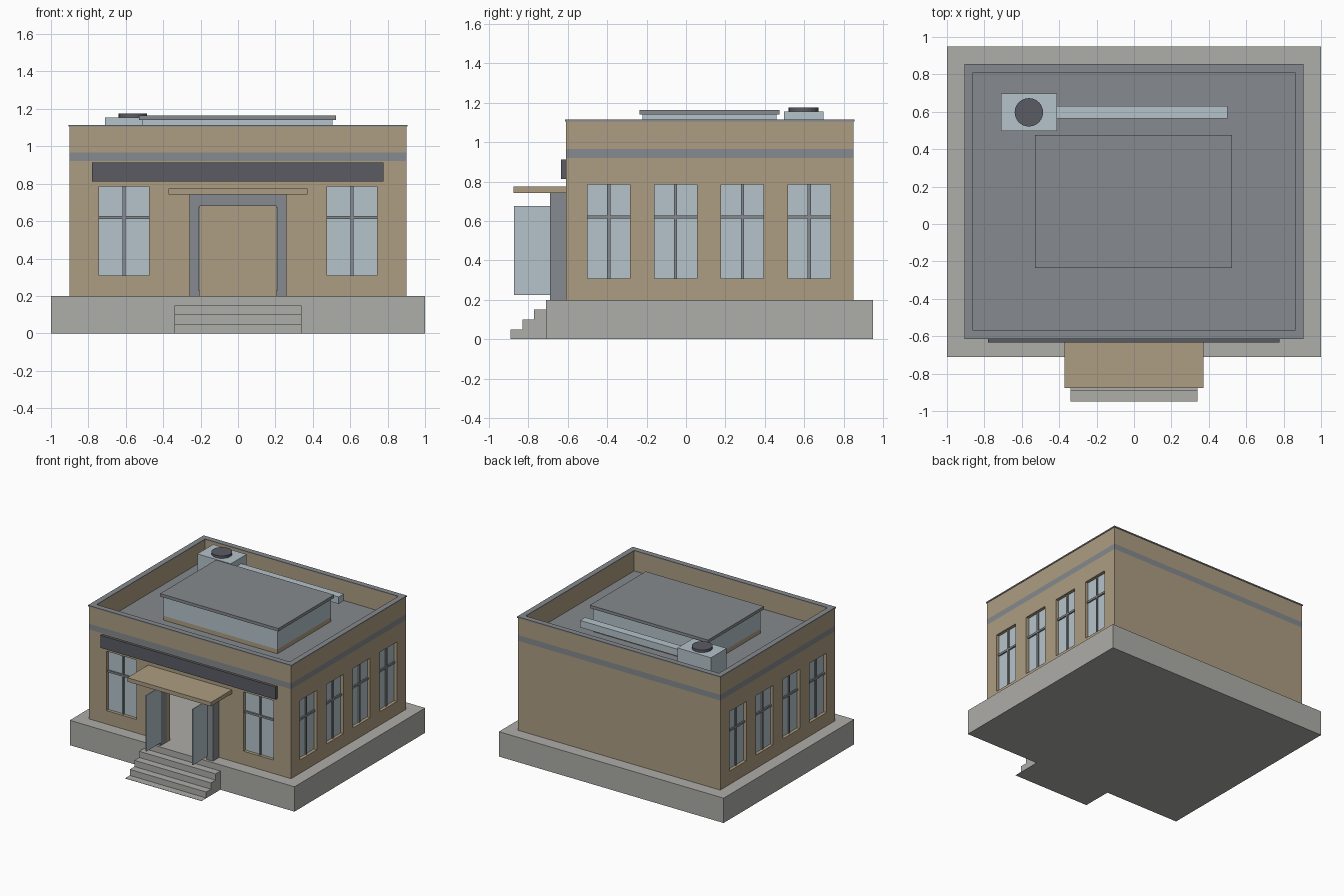
import bpy, bmesh
from mathutils import Vector

if "Cube" in bpy.data.objects:
    bpy.data.objects.remove(bpy.data.objects["Cube"])


def srgb(hexa):
    out = []
    for i in (0, 2, 4):
        c = int(hexa[i:i + 2], 16) / 255
        out.append(c / 12.92 if c <= 0.04045 else ((c + 0.055) / 1.055) ** 2.4)
    return (*out, 1)


def material(name, hexa):
    m = bpy.data.materials.new(name)
    m.diffuse_color = srgb(hexa)
    m.use_nodes = True
    m.node_tree.nodes["Principled BSDF"].inputs["Base Color"].default_value = m.diffuse_color
    return m


TAN = material("tan_stone", "AE9D82")
GREY = material("slate_grey", "868A8E")
BLUE = material("pale_blue", "B5C3CB")
STONE = material("light_stone", "AEADA9")
DARK = material("charcoal", "5A5C64")


def add_object(name, bm, mat):
    bmesh.ops.recalc_face_normals(bm, faces=bm.faces[:])
    me = bpy.data.meshes.new(name)
    bm.to_mesh(me)
    bm.free()
    me.materials.append(mat)
    ob = bpy.data.objects.new(name, me)
    bpy.context.collection.objects.link(ob)
    return ob


def boxes(name, mat, *ranges):
    """One object made of boxes, each (x0, x1, y0, y1, z0, z1)."""
    bm = bmesh.new()
    for x0, x1, y0, y1, z0, z1 in ranges:
        for v in bmesh.ops.create_cube(bm, size=1)["verts"]:
            v.co = Vector((x1 if v.co.x > 0 else x0,
                           y1 if v.co.y > 0 else y0,
                           z1 if v.co.z > 0 else z0))
    return add_object(name, bm, mat)


# Main dimensions
WX, WF, WB = 0.90, -0.61, 0.85      # wall half width, front, back
T = 0.04                            # wall thickness
BASE, TOP, DECK = 0.20, 1.107, 0.95
WZ0, WZ1, BAR_Z = 0.308, 0.786, 0.62

# Base and entrance stairs
boxes("base", STONE, (-1, 1, -0.71, 0.95, 0, BASE))
profile = [(-0.71, 0), (-0.95, 0), (-0.95, 0.002)]
for i in range(4):
    y = -0.89 + 0.06 * i
    profile += [(y, max(0.05 * i, 0.002)), (y, 0.05 * (i + 1))]
profile = profile[:-2] + [(-0.71, 0.15)]
bm = bmesh.new()
face = bm.faces.new([bm.verts.new((-0.34, y, z)) for y, z in profile])
ext = bmesh.ops.extrude_face_region(bm, geom=[face])["geom"]
bmesh.ops.translate(bm, vec=(0.68, 0, 0),
                    verts=[g for g in ext if isinstance(g, bmesh.types.BMVert)])
add_object("entrance_steps", bm, STONE)

# Windows: opening cutters, glass panes and glazing bars
holes, panes, bars = [], [], []
for s in (-1, 1):
    # front windows
    a, b = sorted((s * 0.476, s * 0.743))
    c = (a + b) / 2
    holes.append((a, b, WF - 0.05, WF + 0.06, WZ0, WZ1))
    panes.append((a, b, WF + 0.025, WF + 0.034, WZ0, WZ1))
    bars.append((c - 0.008, c + 0.008, WF + 0.015, WF + 0.026, WZ0, WZ1))
    bars.append((a, b, WF + 0.014, WF + 0.026, BAR_Z - 0.008, BAR_Z + 0.008))

    def side(depth0, depth1):
        return sorted((s * (WX - depth0), s * (WX - depth1)))
    # side windows
    for k in range(4):
        a = -0.50 + 0.339 * k
        b = a + 0.216
        c = (a + b) / 2
        holes.append((*side(-0.05, 0.06), a, b, WZ0, WZ1))
        panes.append((*side(0.025, 0.034), a, b, WZ0, WZ1))
        bars.append((*side(0.015, 0.026), c - 0.008, c + 0.008, WZ0, WZ1))
        bars.append((*side(0.014, 0.026), a, b, BAR_Z - 0.008, BAR_Z + 0.008))
holes.append((-0.205, 0.205, WF - 0.05, WF + 0.06, 0.1, 0.68))   # doorway
boxes("window_glass", BLUE, *panes)
boxes("window_bars", GREY, *bars)

# Walls: hollow block with cut openings
walls = boxes("walls", TAN, (-WX, WX, WF, WB, BASE, TOP))
cutters = [boxes("room_cutter", TAN, (-WX + T, WX - T, WF + T, WB - T, 0.1, 1.3)),
           boxes("opening_cutter", TAN, *holes)]
for c in cutters:
    c.hide_render = True
    mod = walls.modifiers.new("cut", "BOOLEAN")
    mod.operation, mod.solver, mod.object = "DIFFERENCE", "EXACT", c
bpy.context.view_layer.update()
me = bpy.data.meshes.new_from_object(
    walls.evaluated_get(bpy.context.evaluated_depsgraph_get()))
walls.modifiers.clear()
walls.data = me
for c in cutters:
    bpy.data.objects.remove(c)

# Grey stripe around the outside of the walls
me.materials.clear()
me.materials.append(TAN)
me.materials.append(GREY)
bm = bmesh.new()
bm.from_mesh(me)
for z in (0.92, 0.966):
    bmesh.ops.bisect_plane(bm, geom=bm.verts[:] + bm.edges[:] + bm.faces[:],
                           plane_co=(0, 0, z), plane_no=(0, 0, 1))
for f in bm.faces:
    p = f.calc_center_median()
    outer = abs(p.x) > WX - 0.01 or p.y < WF + 0.01 or p.y > WB - 0.01
    f.material_index = int(outer and 0.92 < p.z < 0.966)
bm.to_mesh(me)
bm.free()

# Roof deck and parapet coping
boxes("roof_deck", GREY, (-WX + T, WX - T, WF + T, WB - T, DECK - 0.02, DECK))
E = 0.005
boxes("parapet_coping", GREY,
      (-WX - E, WX + E, WF - E, WF + T, TOP - 0.002, TOP + 0.008),
      (-WX - E, WX + E, WB - T, WB + E, TOP - 0.002, TOP + 0.008),
      (-WX - E, -WX + T, WF + T, WB - T, TOP - 0.002, TOP + 0.008),
      (WX - T, WX + E, WF + T, WB - T, TOP - 0.002, TOP + 0.008))

# Rooftop skylight
boxes("skylight_curb", TAN, (-0.51, 0.505, -0.22, 0.46, DECK, 0.985))
boxes("skylight_glass", BLUE, (-0.51, 0.505, -0.22, 0.46, 0.985, 1.14))
boxes("skylight_lid", GREY, (-0.528, 0.523, -0.235, 0.475, 1.14, 1.164))

# Rooftop air unit with fan and duct
boxes("air_unit", BLUE, (-0.71, -0.412, 0.497, 0.697, DECK, 1.155))
boxes("air_duct", BLUE, (-0.412, 0.50, 0.565, 0.63, 1.05, 1.106))
bm = bmesh.new()
bmesh.ops.create_cone(bm, cap_ends=True, segments=24, radius1=0.076,
                      radius2=0.076, depth=0.02)
fan = add_object("air_unit_fan", bm, DARK)
fan.location = (-0.562, 0.597, 1.165)

# Entrance: frame, open doors, canopy, blank sign board
boxes("door_frame", GREY,
      (-0.26, -0.205, -0.69, WF, BASE, 0.742),
      (0.205, 0.26, -0.69, WF, BASE, 0.742),
      (-0.205, 0.205, -0.69, WF, 0.68, 0.742))
boxes("open_doors", BLUE,
      *[(s * 0.207 - 0.004, s * 0.207 + 0.004, -0.872, -0.69, 0.225, 0.675)
        for s in (-1, 1)])
boxes("canopy", TAN, (-0.372, 0.372, -0.876, WF, 0.742, 0.774))
boxes("sign_board", DARK, (-0.78, 0.778, -0.633, WF, 0.812, 0.913))
